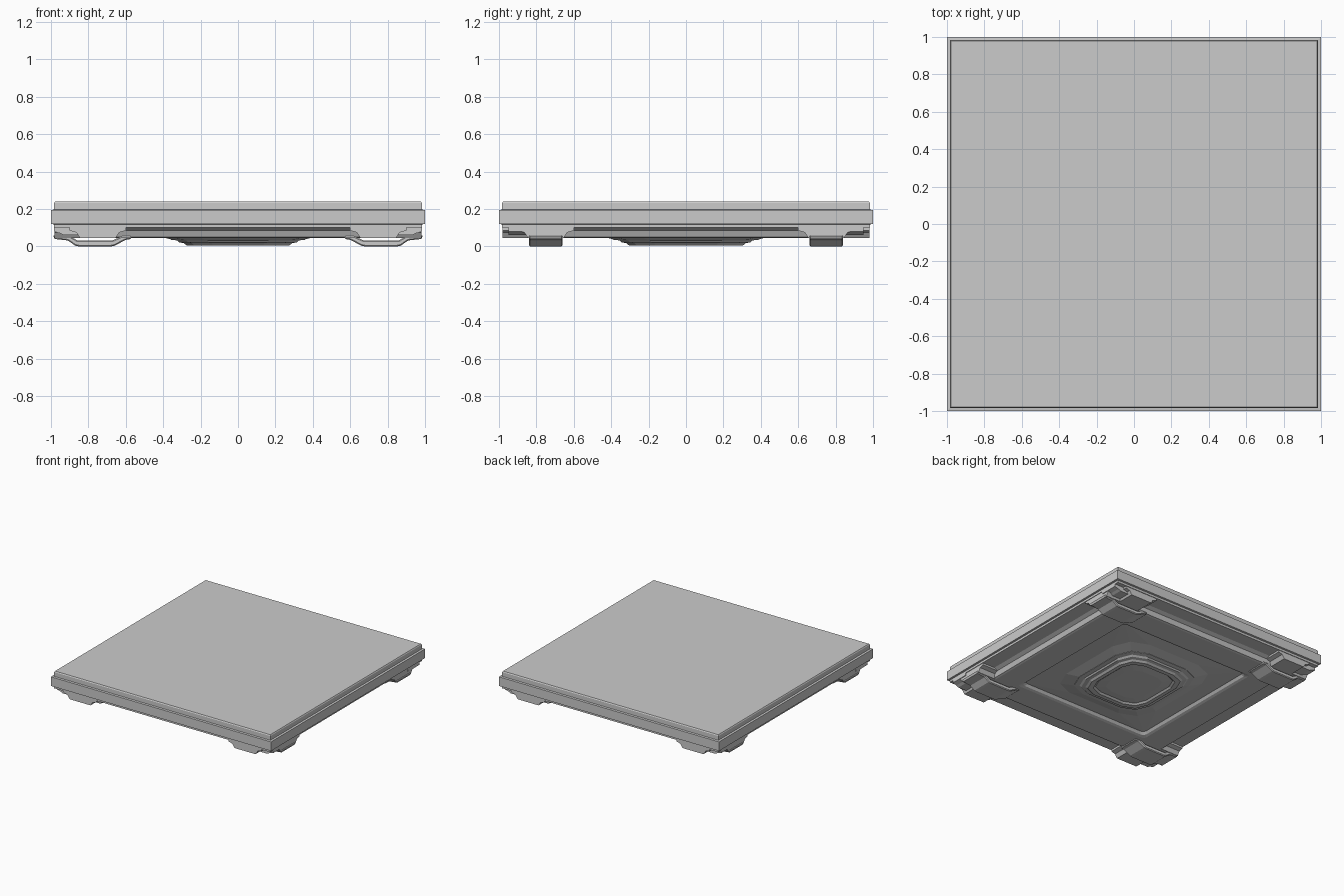
import bpy, bmesh, math
from mathutils import Vector

if "Cube" in bpy.data.objects:
    bpy.data.objects.remove(bpy.data.objects["Cube"])


def ring(h, r, hy=None):
    """Rounded square outline, 3 points per corner."""
    hy = hy or h
    pts = []
    for k in range(4):
        for j in range(3):
            a = math.radians(90 * k + 45 * j)
            sx = 1 if k in (0, 3) else -1
            sy = 1 if k in (0, 1) else -1
            pts.append((sx * (h - r) + r * math.cos(a), sy * (hy - r) + r * math.sin(a)))
    return pts


def finish(name, bm, mirror=False):
    bmesh.ops.remove_doubles(bm, verts=bm.verts, dist=0.0001)
    bmesh.ops.recalc_face_normals(bm, faces=bm.faces)
    me = bpy.data.meshes.new(name)
    bm.to_mesh(me)
    bm.free()
    ob = bpy.data.objects.new(name, me)
    bpy.context.collection.objects.link(ob)
    if mirror:
        m = ob.modifiers.new("mirror", 'MIRROR')
        m.use_axis = (True, True, False)
    return ob


def loft(name, rows):
    """Skin a stack of (half size, corner radius, z[, half size y]) outlines."""
    bm = bmesh.new()
    loops = [[bm.verts.new((x, y, row[2])) for x, y in ring(row[0], row[1], *row[3:])]
             for row in rows]
    for a, b in zip(loops, loops[1:]):
        for i in range(len(a)):
            j = (i + 1) % len(a)
            bm.faces.new((a[i], a[j], b[j], b[i]))
    bm.faces.new(loops[0])
    bm.faces.new(loops[-1])
    return finish(name, bm)


def prism(name, profile, start, end, along):
    """Extrude a (across, z) profile along x or y, mirrored to all corners."""
    bm = bmesh.new()
    def place(u, t, z):
        return Vector((t, u, z)) if along == 'x' else Vector((u, t, z))
    a = [bm.verts.new(place(u, start, z)) for u, z in profile]
    b = [bm.verts.new(place(u, end, z)) for u, z in profile]
    n = len(a)
    for i in range(n):
        bm.faces.new((a[i], a[(i + 1) % n], b[(i + 1) % n], b[i]))
    bm.faces.new(a)
    bm.faces.new(b)
    return finish(name, bm, True)


# Stepped slab, lower frame and recessed underside panel as one skin
s = 0.0005
loft("floor_tile_body", [
    (0.978, s, 0.24), (0.983, s, 0.232), (0.983, s, 0.197), (1.0, s, 0.195),
    (1.0, s, 0.12), (0.985, s, 0.118), (0.985, s, 0.10),
    (0.87, s, 0.10), (0.84, s, 0.085), (0.825, s, 0.05), (0.81, s, 0.045),
    (0.62, 0.02, 0.045), (0.60, 0.03, 0.052), (0.585, 0.03, 0.07),
    (0.44, 0.2, 0.06, 0.47), (0.36, 0.18, 0.038, 0.39)])

# Central boss with a raised ring and a shallow dish
loft("underside_boss", [
    (0.37, 0.18, 0.07, 0.40), (0.36, 0.18, 0.036, 0.39),
    (0.325, 0.16, 0.032, 0.355), (0.315, 0.16, 0.022, 0.345),
    (0.29, 0.15, 0.018, 0.32), (0.275, 0.14, 0.006, 0.305),
    (0.245, 0.13, 0.006, 0.27), (0.23, 0.12, 0.018, 0.255),
    (0.17, 0.10, 0.012, 0.19)])

# Beam ends running out to the slab edges at each corner
arm = [(0.60, 0.105), (0.60, 0.085), (0.635, 0.075), (0.655, 0.045),
       (0.845, 0.045), (0.865, 0.075), (0.90, 0.085), (0.90, 0.105)]
prism("beam_end_side", arm, 0.80, 0.98, 'x')
prism("beam_end_front", arm, 0.80, 0.98, 'y')

# Corner pads filling the outer angle between the beam ends
prism("corner_pad", [(0.80, 0.105), (0.80, 0.06), (0.93, 0.06), (0.95, 0.07),
                     (0.985, 0.08), (0.985, 0.105)], 0.80, 0.95, 'y')

# Bent foot straps passing under the beams
strap = [(0.57, 0.055), (0.57, 0.04), (0.60, 0.035), (0.66, 0.004), (0.68, 0.0),
         (0.85, 0.0), (0.87, 0.004), (0.91, 0.032), (0.98, 0.04), (0.99, 0.06),
         (0.90, 0.055), (0.86, 0.033), (0.67, 0.033), (0.62, 0.055)]
foot = prism("foot_strap", strap, 0.66, 0.84, 'y')
bev = foot.modifiers.new("edge", 'BEVEL')
bev.width = 0.006
bev.segments = 1
bev.limit_method = 'ANGLE'
bev.angle_limit = math.radians(60)
